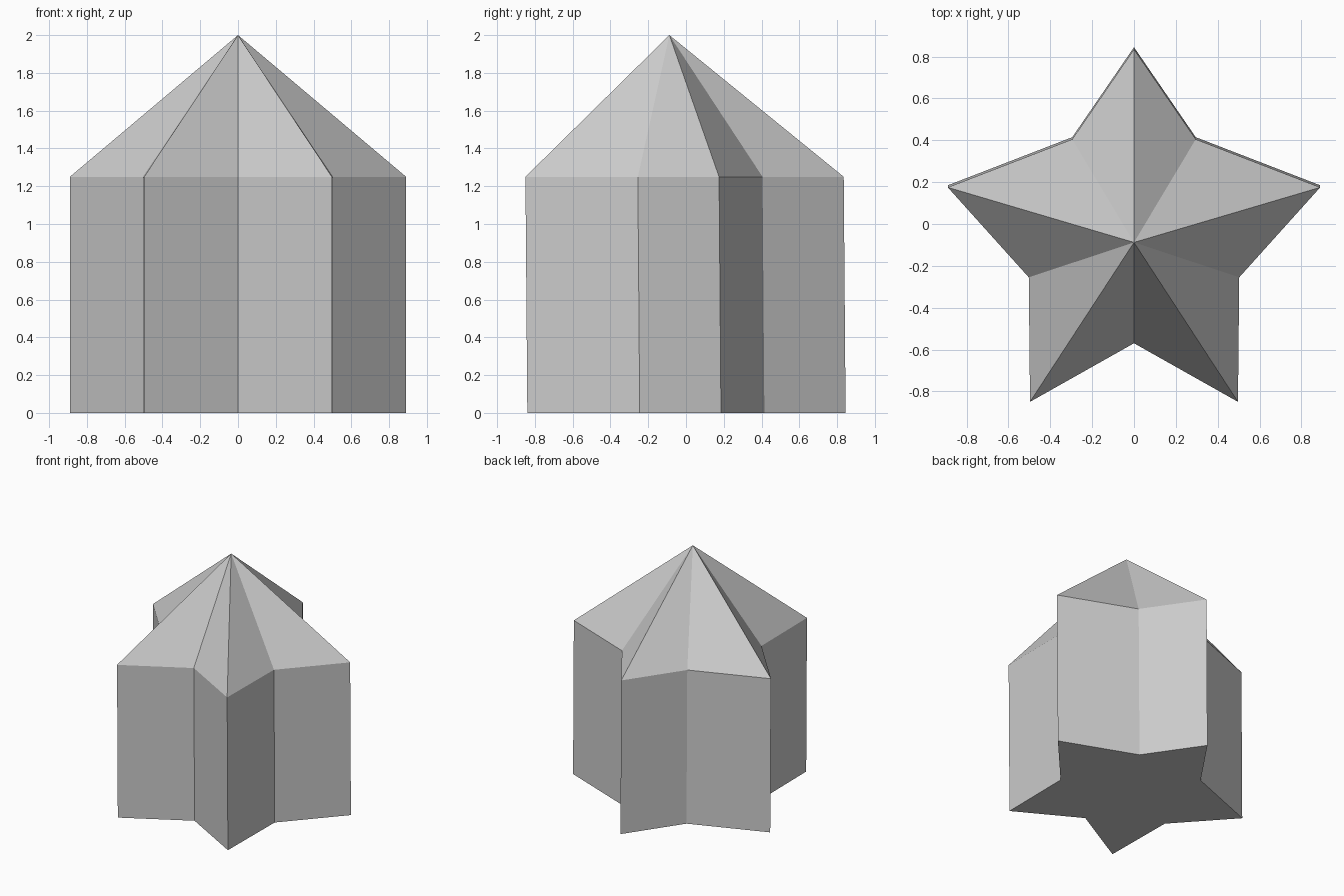
import bpy
import bmesh

cube = bpy.data.objects.get("Cube")
if cube:
    bpy.data.objects.remove(cube, do_unlink=True)

EAVE, PEAK = 1.25, 2.0
LEAN = -0.01  # the walls lean very slightly to the front

# Right half of the star plan at ground level, front notch to back tip
half = [(0, -0.56), (0.497, -0.84), (0.503, -0.245),
        (0.89, 0.185), (0.295, 0.415), (0, 0.845)]
plan = half + [(-x, y) for x, y in half[-2:0:-1]]

grey = bpy.data.materials.new("light grey")
grey.use_nodes = True
colour = (0.6, 0.6, 0.6, 1)
grey.diffuse_color = colour
grey.node_tree.nodes["Principled BSDF"].inputs["Base Color"].default_value = colour

# Star prism with a pointed folded roof
bm = bmesh.new()
base = [bm.verts.new((x, y, 0)) for x, y in plan]
eave = [bm.verts.new((x, y + LEAN, EAVE)) for x, y in plan]
apex = bm.verts.new((0, -0.088, PEAK))
bm.faces.new(base[::-1])
for i in range(len(plan)):
    j = (i + 1) % len(plan)
    bm.faces.new((base[i], base[j], eave[j], eave[i]))
    bm.faces.new((eave[i], eave[j], apex))
bmesh.ops.recalc_face_normals(bm, faces=bm.faces)

mesh = bpy.data.meshes.new("star_tower")
bm.to_mesh(mesh)
bm.free()
mesh.materials.append(grey)
tower = bpy.data.objects.new("star_tower", mesh)
bpy.context.collection.objects.link(tower)
